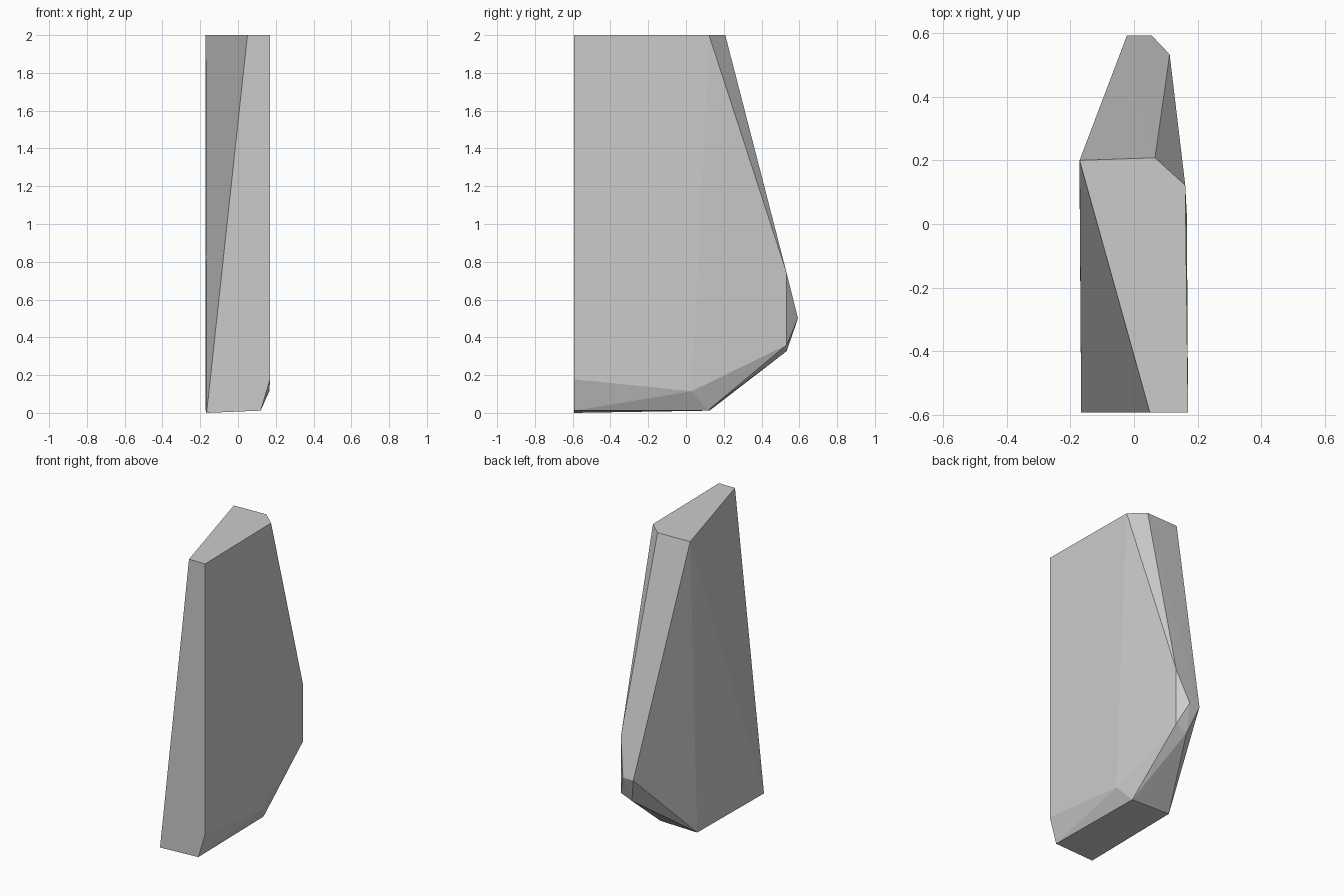
import bpy, bmesh

if "Cube" in bpy.data.objects:
    bpy.data.objects.remove(bpy.data.objects["Cube"])

# Corner points of the faceted slab, grouped by region
top_rim = [(0.05, -0.593, 2), (0.17, -0.593, 2), (0.161, 0.122, 2),
           (0.066, 0.208, 2), (-0.171, 0.2, 2)]
back_bulge = [(0.112, 0.533, 0.74), (0.112, 0.533, 0.36),
              (0.055, 0.593, 0.5), (-0.022, 0.593, 0.5), (0.03, 0.533, 0.327)]
bottom_rim = [(-0.166, -0.593, 0), (0.12, -0.593, 0.012), (0.17, -0.593, 0.178),
              (0.166, 0.03, 0.115), (0.11, 0.115, 0.012), (-0.171, 0.125, 0.012)]

# Wrap the corners in a convex skin
bm = bmesh.new()
for co in top_rim + back_bulge + bottom_rim:
    bm.verts.new(co)
bmesh.ops.convex_hull(bm, input=bm.verts[:])

# Merge coplanar triangles into clean flat facets
bmesh.ops.dissolve_limit(bm, angle_limit=0.01, verts=bm.verts[:], edges=bm.edges[:])
bmesh.ops.recalc_face_normals(bm, faces=bm.faces[:])

mesh = bpy.data.meshes.new("rock_slab")
bm.to_mesh(mesh)
bm.free()
bpy.context.collection.objects.link(bpy.data.objects.new("rock_slab", mesh))
